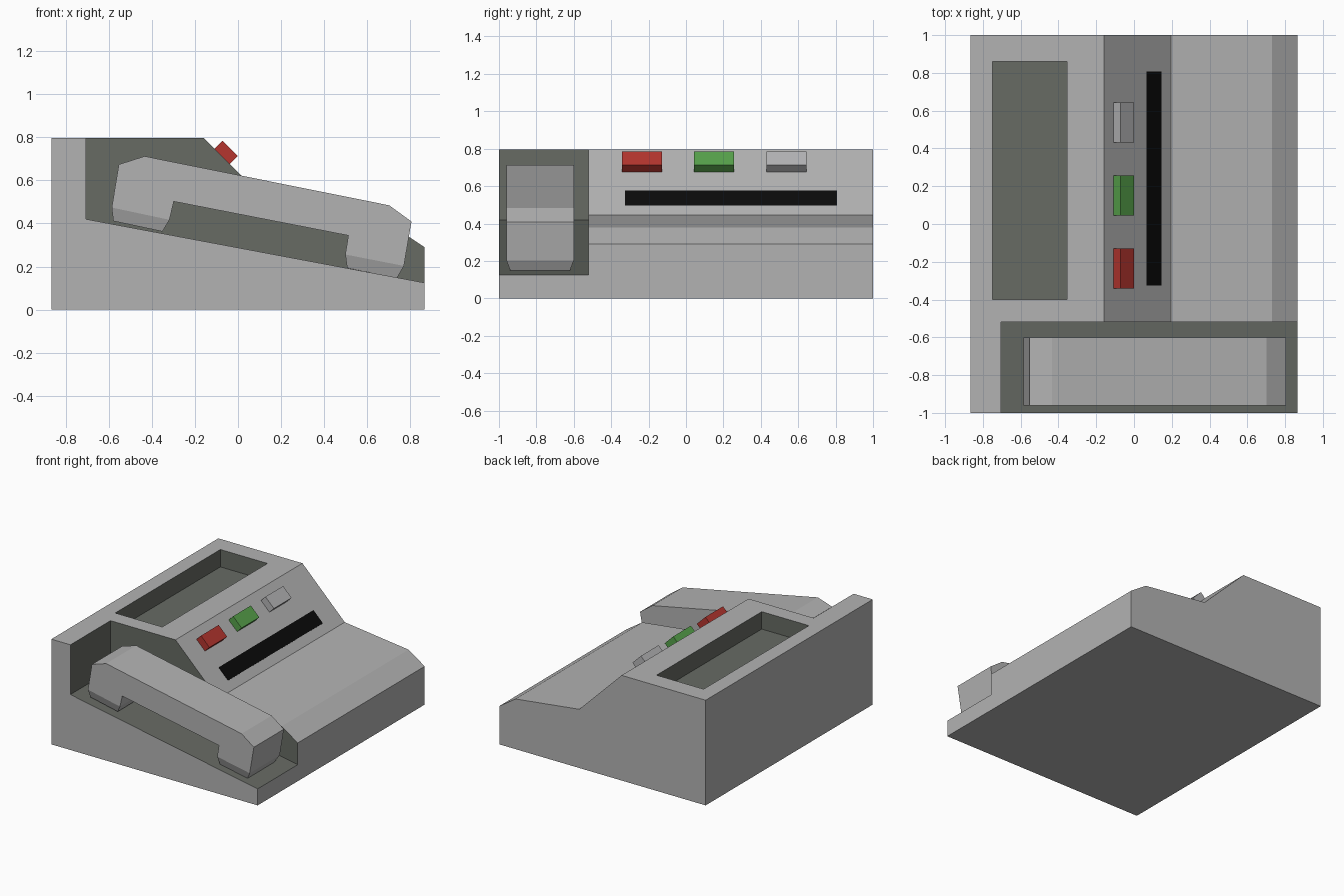
import bpy, bmesh, math
from mathutils import Vector

if "Cube" in bpy.data.objects:
    bpy.data.objects.remove(bpy.data.objects["Cube"])


def material(name, rgb):
    m = bpy.data.materials.new(name)
    m.diffuse_color = (*rgb, 1)
    m.use_nodes = True
    m.node_tree.nodes["Principled BSDF"].inputs["Base Color"].default_value = m.diffuse_color
    return m


GREY = material("light grey", (0.45, 0.45, 0.45))
DARK = material("dark grey", (0.135, 0.145, 0.127))
BLACK = material("black", (0.003, 0.003, 0.003))
RED = material("red", (0.46, 0.036, 0.028))
GREEN = material("green", (0.095, 0.36, 0.07))
SILVER = material("silver grey", (0.46, 0.46, 0.47))


def prism(name, profile, y0, y1, *mats):
    """Extrude an (x, z) profile from y0 to y1."""
    bm = bmesh.new()
    face = bm.faces.new([bm.verts.new((x, y0, z)) for x, z in profile])
    ext = bmesh.ops.extrude_face_region(bm, geom=[face])["geom"]
    bmesh.ops.translate(bm, vec=(0, y1 - y0, 0),
                        verts=[v for v in ext if isinstance(v, bmesh.types.BMVert)])
    bmesh.ops.recalc_face_normals(bm, faces=bm.faces)
    me = bpy.data.meshes.new(name)
    bm.to_mesh(me)
    bm.free()
    ob = bpy.data.objects.new(name, me)
    bpy.context.collection.objects.link(ob)
    for m in mats:
        me.materials.append(m)
    return ob


def cut(ob, cutter):
    """Subtract a cutter and remove it."""
    mod = ob.modifiers.new("cut", 'BOOLEAN')
    mod.operation, mod.object, mod.solver = 'DIFFERENCE', cutter, 'EXACT'
    bpy.context.view_layer.objects.active = ob
    bpy.ops.object.modifier_apply(modifier=mod.name)
    bpy.data.objects.remove(cutter)


# Body: stepped wedge with a sloped control panel
body = prism("body", [(-0.865, 0), (0.865, 0), (0.865, 0.29), (0.73, 0.38),
                      (0.195, 0.445), (-0.16, 0.797), (-0.865, 0.797)],
             -1, 1, GREY, DARK)

# Handset tray, open to the front and right, with a sloping floor
slope = (0.125 - 0.42) / 1.57
cut(body, prism("tray_cutter", [(-0.705, 0.42), (1.0, 0.42 + slope * 1.705),
                                (1.0, 1.0), (-0.705, 1.0)], -1.1, -0.52))
# Rectangular well in the top
cut(body, prism("well_cutter", [(-0.75, 0.665), (-0.355, 0.665),
                                (-0.355, 1.0), (-0.75, 1.0)], -0.40, 0.86))

# Faces lying inside either recess are dark
for p in body.data.polygons:
    x, y, z = p.center
    tray = -0.71 < x < 0.86 and -0.99 < y < -0.51 and z > 0.1
    well = -0.76 < x < -0.35 and -0.41 < y < 0.87 and 0.6 < z < 0.79
    p.material_index = int(tray or well)

# Handset: arched bar whose two cup ends taper at the bottom
handset = prism("handset", [(-0.586, 0.474), (-0.553, 0.674), (-0.433, 0.712),
                            (0.702, 0.484), (0.805, 0.409), (0.770, 0.203),
                            (0.498, 0.256), (0.512, 0.344), (-0.298, 0.502),
                            (-0.318, 0.417)], -0.96, -0.60, GREY)
bm = bmesh.new()
bm.from_mesh(handset.data)
cups = [f for f in bm.faces if f.normal.z < -0.9
        and max(v.co.x for v in f.verts) - min(v.co.x for v in f.verts) < 0.4]
bmesh.ops.inset_individual(bm, faces=cups, thickness=0.029, depth=0.06)
bm.to_mesh(handset.data)
bm.free()

# Parts lying on the sloped panel
top = Vector((-0.16, 0.797))
along = (Vector((0.195, 0.445)) - top).normalized()
out = Vector((-along.y, along.x))


def panel_block(name, x0, x1, y0, y1, height, mat):
    a, b = (top + along * ((x - top.x) / along.x) for x in (x0, x1))
    return prism(name, [a - out * 0.002, b - out * 0.002,
                        b + out * height, a + out * height], y0, y1, mat)


for name, y, mat in (("red_button", -0.235, RED), ("green_button", 0.15, GREEN),
                     ("grey_button", 0.537, SILVER)):
    panel_block(name, -0.109, -0.038, y - 0.106, y + 0.106, 0.053, mat)
panel_block("slot", 0.065, 0.144, -0.325, 0.808, 0.003, BLACK)
